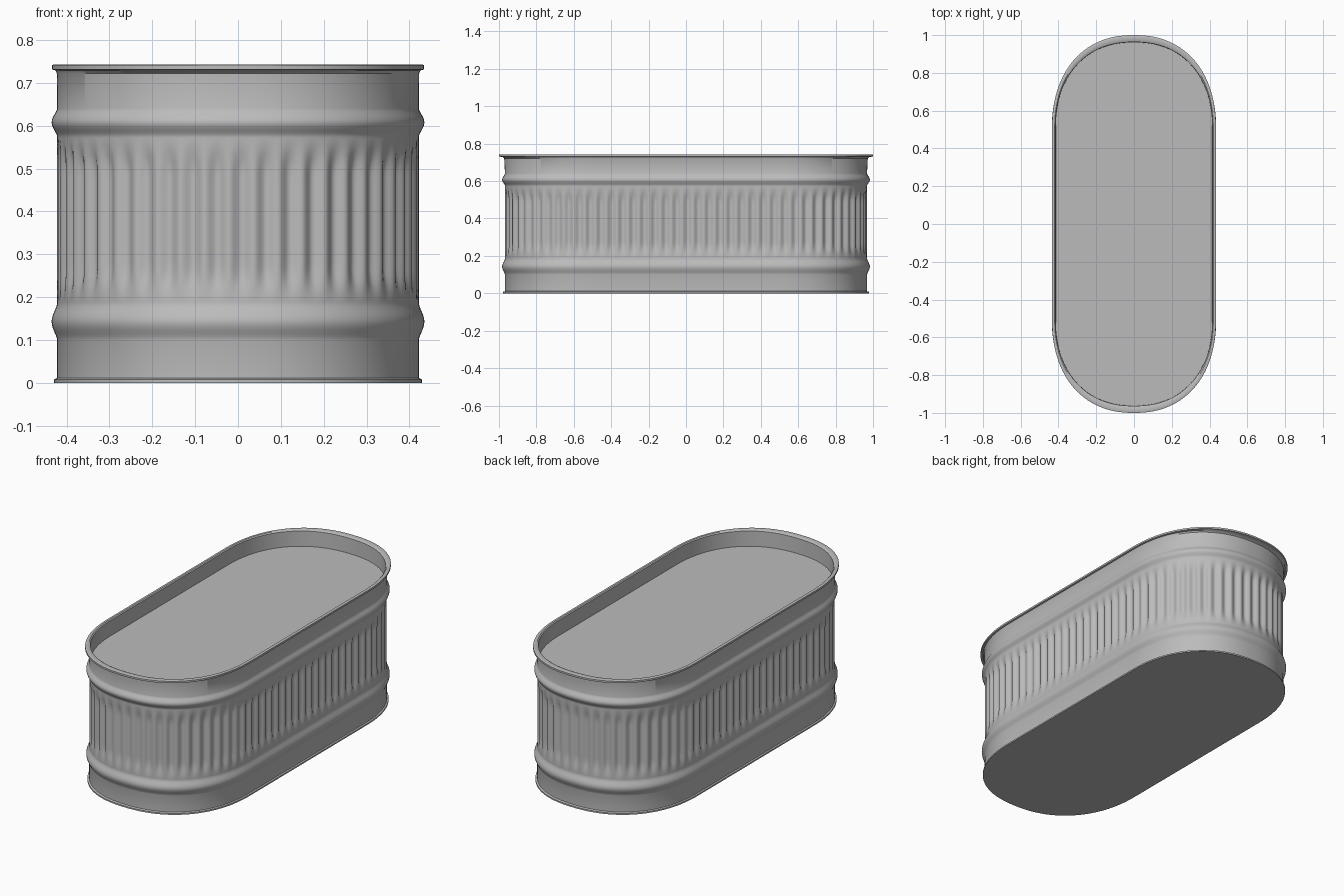
import bpy, bmesh, math

if "Cube" in bpy.data.objects:
    bpy.data.objects.remove(bpy.data.objects["Cube"])

FLUTES, PER = 84, 8
N = FLUTES * PER
C, P = 0.5, 2.25          # straight half length, end roundness


def material(name, v):
    m = bpy.data.materials.new(name)
    m.diffuse_color = (*v, 1)
    m.use_nodes = True
    m.node_tree.nodes["Principled BSDF"].inputs["Base Color"].default_value = m.diffuse_color
    return m


galvanised = material("galvanised grey", (0.5, 0.5, 0.505))


def outline(a, b):
    """Rounded oblong, half width a, half length b, evenly spaced points."""
    def raw(t):
        cx, sy = math.cos(t), math.sin(t)
        x = a * math.copysign(abs(cx) ** (2 / P), cx)
        y = (b - C) * abs(sy) ** (2 / P) + C
        return x, y
    half = [raw(math.pi * i / 600) for i in range(601)]
    pts = half + [(-x, -y) for x, y in half] + [half[0]]
    dist = [0]
    for p, q in zip(pts, pts[1:]):
        dist.append(dist[-1] + math.dist(p, q))
    res, k = [], 0
    for i in range(N):
        s = dist[-1] * i / N
        while dist[k + 1] <= s:
            k += 1
        f = (s - dist[k]) / (dist[k + 1] - dist[k])
        res.append([pts[k][j] + f * (pts[k + 1][j] - pts[k][j]) for j in (0, 1)])
    return res


def smooth(t):
    t = max(0, min(1, t))
    return t * t * (3 - 2 * t)


def ring(bm, z, a, b, depth=0):
    o = outline(a, b)
    vs = []
    for i, (x, y) in enumerate(o):
        (px, py), (qx, qy) = o[i - 1], o[(i + 1) % N]
        tx, ty = qx - px, qy - py
        l = math.hypot(tx, ty)
        d = depth * (0.5 - 0.5 * math.cos(2 * math.pi * i / PER))
        vs.append(bm.verts.new((x - d * ty / l, y + d * tx / l, z)))
    return vs


def finish(bm, name):
    bmesh.ops.recalc_face_normals(bm, faces=bm.faces)
    me = bpy.data.meshes.new(name)
    bm.to_mesh(me)
    bm.free()
    ob = bpy.data.objects.new(name, me)
    bpy.context.collection.objects.link(ob)
    me.materials.append(galvanised)
    bpy.ops.object.select_all(action='DESELECT')
    ob.select_set(True)
    bpy.context.view_layer.objects.active = ob
    bpy.ops.object.shade_smooth_by_angle(angle=math.radians(35))


# Tank wall profile: (height, half width, half length, flute depth)
A, B = 0.422, 0.968
prof = [(0, 0.424, 0.972, 0), (0, 0.429, 0.979, 0), (0.008, 0.429, 0.979, 0), (0.011, A, B, 0)]


def bead(z0, z1):
    for i in range(13):
        t = i / 12
        h = math.sin(math.pi * t) ** 1.5
        prof.append((z0 + (z1 - z0) * t, A + 0.013 * h, B + 0.015 * h, 0))


bead(0.10, 0.185)
for i in range(21):
    z = 0.19 + 0.38 * i / 20
    fade = smooth((z - 0.19) / 0.08) * smooth((0.57 - z) / 0.08)
    prof.append((z, A, B, 0.014 * fade))
bead(0.575, 0.64)
# Rolled rim and inner wall
prof += [(0.722, A + 0.001, B + 0.004, 0), (0.729, 0.426, 0.982, 0),
         (0.731, 0.434, 1.0, 0), (0.741, 0.434, 1.0, 0), (0.743, 0.430, 0.994, 0),
         (0.743, 0.420, 0.974, 0), (0.738, 0.415, 0.963, 0), (0.645, 0.414, 0.961, 0)]

bm = bmesh.new()
rings = [ring(bm, *p) for p in prof]
for r, s in zip(rings, rings[1:]):
    for i in range(N):
        j = (i + 1) % N
        bm.faces.new((r[i], r[j], s[j], s[i]))
bm.faces.new(rings[0])      # underside
finish(bm, "tank_wall")

# Flat surface inside the tank
bm = bmesh.new()
bm.faces.new(ring(bm, 0.655, 0.4145, 0.962))
finish(bm, "fill_surface")
